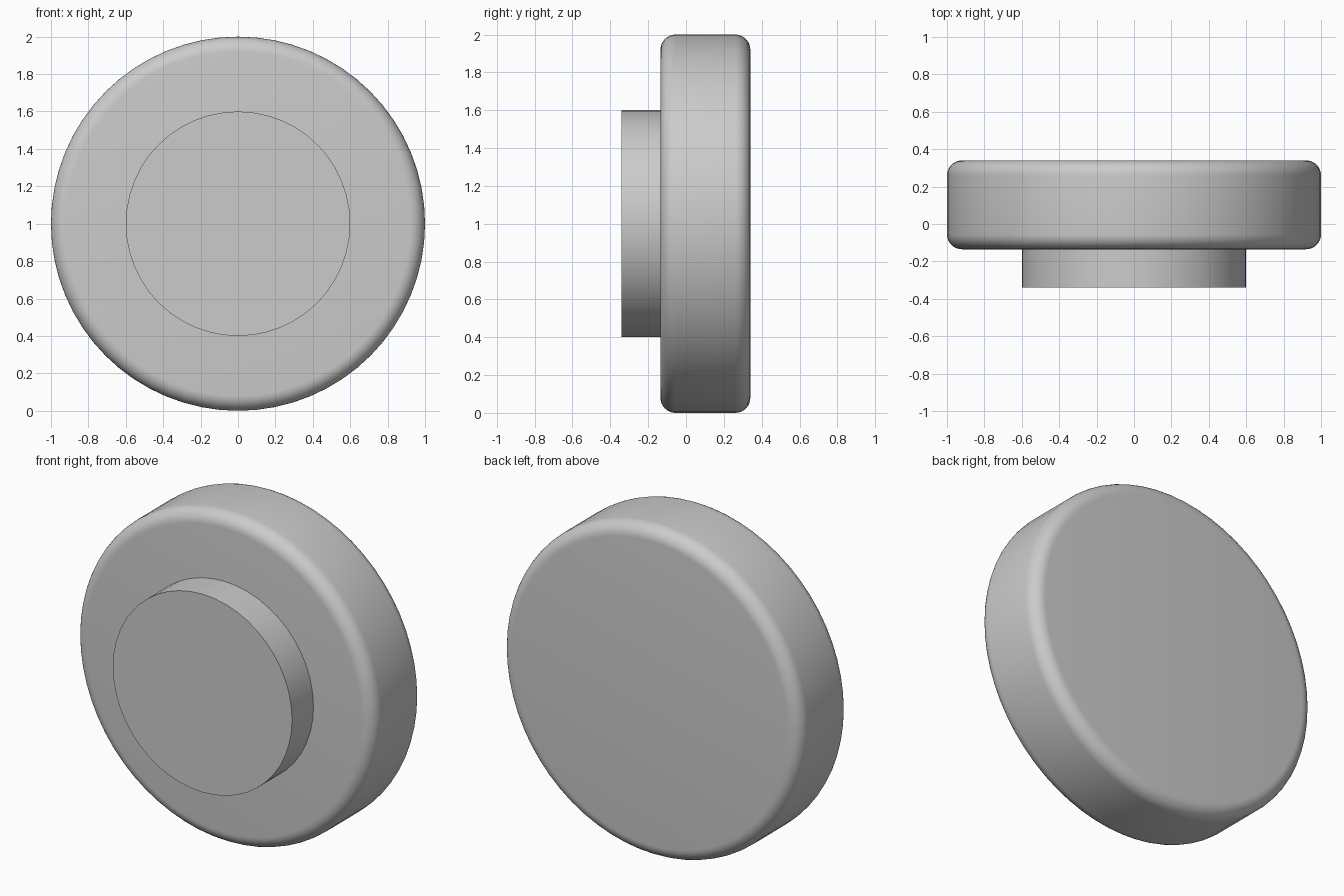
import bpy
import math

cube = bpy.data.objects.get("Cube")
if cube:
    bpy.data.objects.remove(cube, do_unlink=True)

grey = bpy.data.materials.new("light_grey")
grey.use_nodes = True
colour = (0.6, 0.6, 0.6, 1.0)
grey.diffuse_color = colour
grey.node_tree.nodes["Principled BSDF"].inputs["Base Color"].default_value = colour


def disc(name, radius, front, back, sides, rounding=0.0):
    """Upright disc with its axis along y, optionally with rounded rims."""
    bpy.ops.mesh.primitive_cylinder_add(
        vertices=sides, radius=radius, depth=back - front,
        location=(0, (front + back) / 2, 1), rotation=(math.pi / 2, 0, 0))
    obj = bpy.context.object
    obj.name = name
    obj.data.materials.append(grey)
    if rounding:
        bevel = obj.modifiers.new("rounded_rim", 'BEVEL')
        bevel.width = rounding
        bevel.segments = 8
        bevel.limit_method = 'ANGLE'
        bevel.angle_limit = math.radians(60)
        bpy.ops.object.modifier_apply(modifier=bevel.name)
    bpy.ops.object.shade_smooth_by_angle(angle=math.radians(30))
    return obj


# Wide wheel with softly rounded rims
disc("wheel", 1.0, -0.135, 0.34, 64, rounding=0.08)

# Smaller sharp-edged hub on the front, seated slightly into the wheel
disc("hub", 0.6, -0.34, -0.12, 48)
